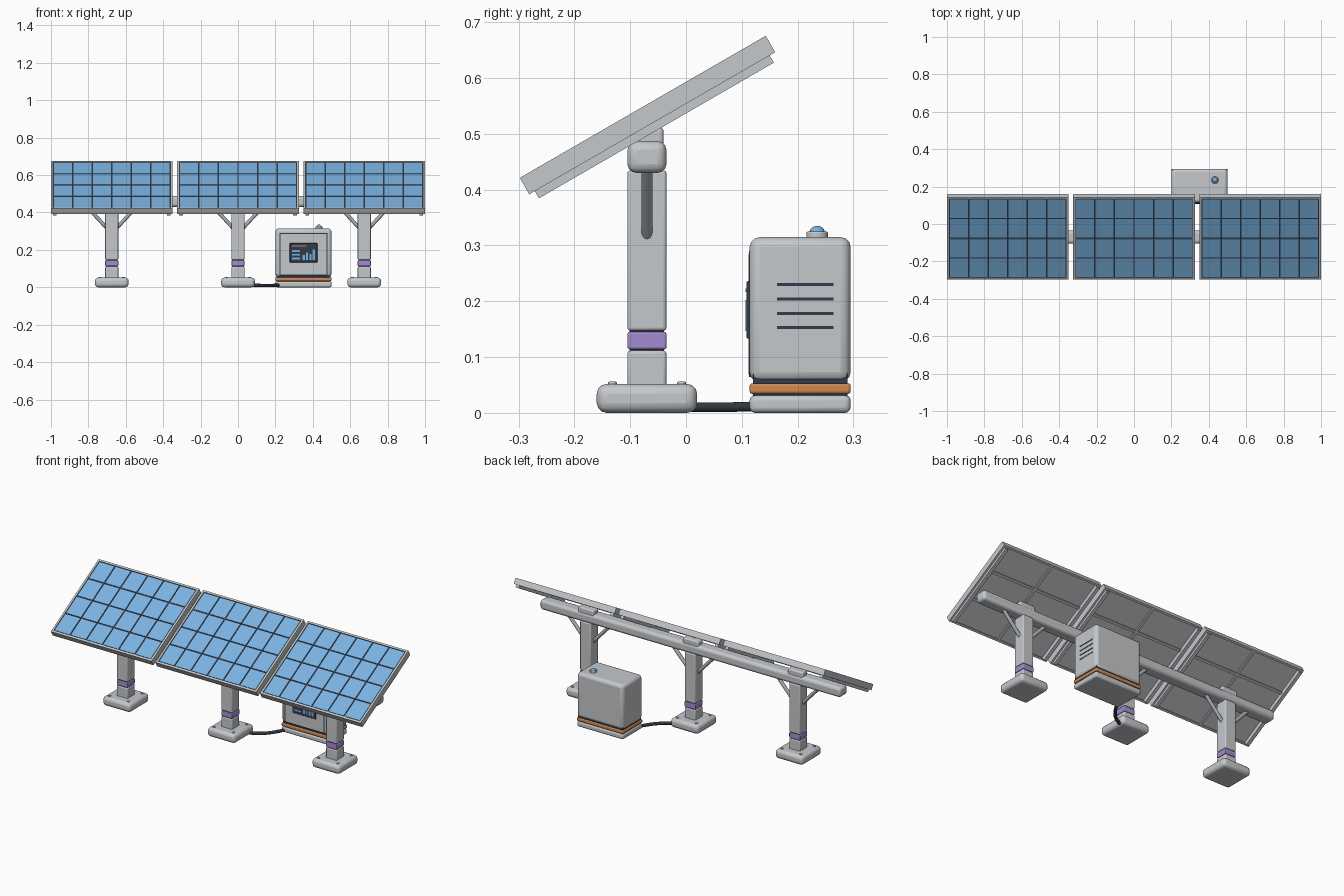
import bpy, bmesh, math
from mathutils import Matrix, Vector

if "Cube" in bpy.data.objects:
    bpy.data.objects.remove(bpy.data.objects["Cube"])


def material(name, r, g, b):
    m = bpy.data.materials.new(name)
    m.diffuse_color = (r, g, b, 1)
    m.use_nodes = True
    m.node_tree.nodes["Principled BSDF"].inputs["Base Color"].default_value = m.diffuse_color
    return m


GREY = material("light_grey", 0.56, 0.58, 0.60)
STRUT = material("strut_grey", 0.42, 0.43, 0.45)
BLUE = material("cell_blue", 0.20, 0.45, 0.75)
NAVY = material("dark_navy", 0.03, 0.045, 0.07)
PURPLE = material("band_purple", 0.37, 0.26, 0.64)
ORANGE = material("band_orange", 0.62, 0.25, 0.09)
CABLE = material("cable_dark", 0.035, 0.04, 0.05)


def finish(name, bm, mat, bevel=0, segments=3):
    me = bpy.data.meshes.new(name)
    bm.to_mesh(me)
    bm.free()
    ob = bpy.data.objects.new(name, me)
    bpy.context.collection.objects.link(ob)
    me.materials.append(mat)
    if bevel:
        mod = ob.modifiers.new("bevel", 'BEVEL')
        mod.width = bevel
        mod.segments = segments
        mod.limit_method = 'ANGLE'
    bpy.ops.object.select_all(action='DESELECT')
    ob.select_set(True)
    bpy.context.view_layer.objects.active = ob
    bpy.ops.object.shade_smooth_by_angle(angle=math.radians(35))
    return ob


def boxes(name, ranges, mat, bevel=0, frame=Matrix(), segments=3):
    """Boxes given as (x0, x1, y0, y1, z0, z1), joined in one object."""
    bm = bmesh.new()
    for x0, x1, y0, y1, z0, z1 in ranges:
        m = Matrix.Translation(((x0 + x1) / 2, (y0 + y1) / 2, (z0 + z1) / 2))
        s = Matrix.Diagonal((x1 - x0, y1 - y0, z1 - z0, 1))
        bmesh.ops.create_cube(bm, size=1, matrix=frame @ m @ s)
    return finish(name, bm, mat, bevel, segments)


def rods(name, ends, r, mat, sides=16, bevel=0):
    bm = bmesh.new()
    for a, b in ends:
        a, b = Vector(a), Vector(b)
        d = b - a
        m = Matrix.Translation((a + b) / 2) @ d.to_track_quat('Z', 'Y').to_matrix().to_4x4()
        bmesh.ops.create_cone(bm, cap_ends=True, segments=sides, radius1=r, radius2=r,
                              depth=d.length, matrix=m)
    return finish(name, bm, mat, bevel, 2)


PY = -0.07      # line of the posts
HW, HV = 0.325, 0.2545      # panel half width and half slope length

for i, side in enumerate(("left", "middle", "right")):
    px = (i - 1) * 0.675
    # solar panel, in a frame tilted 30 degrees (local z = 0 is the top)
    tilt = Matrix.Translation((px, -0.0775, 0.5485)) @ Matrix.Rotation(math.radians(30), 4, 'X')
    t = 0.011
    boxes(side + "_panel_frame", [
        (-HW, HW, -HV, -HV + t, -0.034, 0), (-HW, HW, HV - t, HV, -0.034, 0),
        (-HW, -HW + t, -HV + t, HV - t, -0.034, 0), (HW - t, HW, -HV + t, HV - t, -0.034, 0)],
        GREY, 0, tilt)
    boxes(side + "_panel_back", [(-HW + t, HW - t, -HV + t, HV - t, -0.026, -0.010)],
          GREY, 0, tilt)
    boxes(side + "_panel_grid", [(-HW + t, HW - t, -HV + t, HV - t, -0.010, -0.005)],
          NAVY, 0, tilt)
    cw, ch, g = 2 * (HW - t) / 6, 2 * (HV - t) / 4, 0.004
    boxes(side + "_solar_cells", [
        (-HW + t + c * cw + g, -HW + t + (c + 1) * cw - g,
         -HV + t + r * ch + g, -HV + t + (r + 1) * ch - g, -0.006, -0.002)
        for c in range(6) for r in range(4)], BLUE, 0, tilt)
    # rails and ribs under the panel
    boxes(side + "_panel_rails", [(s * 0.305 - 0.01, s * 0.305 + 0.01, -0.243, 0.243, -0.049, -0.026)
                                  for s in (-1, 1)], GREY, 0, tilt)
    boxes(side + "_panel_ribs", [(-0.007, 0.007, -HV + t, HV - t, -0.034, -0.025)] +
          [(-HW + t, HW - t, v - 0.007, v + 0.007, -0.034, -0.025) for v in (-0.09, 0.09)],
          GREY, 0, tilt)

    # foot with bolts
    boxes(side + "_foot", [(px - 0.09, px + 0.09, PY - 0.09, PY + 0.09, 0, 0.052)], GREY, 0.018)
    rods(side + "_foot_bolts", [((px + a, PY + b, 0.045), (px + a, PY + b, 0.056))
                                for a in (-0.062, 0.062) for b in (-0.062, 0.062)],
         0.008, GREY, 12, 0.002)
    # post in two pieces with a coloured band between
    w = 0.035
    boxes(side + "_post", [(px - w, px + w, PY - w, PY + w, 0.04, 0.112),
                           (px - w, px + w, PY - w, PY + w, 0.147, 0.435)], GREY, 0.006)
    boxes(side + "_post_core", [(px - 0.031, px + 0.031, PY - 0.031, PY + 0.031, 0.10, 0.16)], NAVY)
    boxes(side + "_post_band", [(px - w, px + w, PY - w, PY + w, 0.114, 0.145)], PURPLE, 0.004)
    # saddle between beam and panel
    boxes(side + "_saddle", [(px - 0.05, px + 0.05, PY - 0.015, PY + 0.03, 0.46, 0.512)], GREY, 0.008)
    # diagonal braces
    rods(side + "_braces", [((px + s * 0.02, PY, 0.31), (px + s * 0.145, PY, 0.445))
                            for s in (-1, 1)], 0.010, STRUT)

# long beam carrying the panels
boxes("support_beam", [(-0.97, 0.97, PY - 0.035, PY + 0.035, 0.43, 0.487)], GREY, 0.016)

# control cabinet
X0, X1, Y0, Y1 = 0.20, 0.50, 0.114, 0.295
boxes("cabinet_body", [(X0, X1, Y0, Y1, 0.055, 0.315)], GREY, 0.018)
boxes("cabinet_plinth", [(X0, X1, Y0, Y1, 0, 0.032)], GREY, 0.010)
boxes("cabinet_core", [(X0 + 0.006, X1 - 0.006, Y0 + 0.006, Y1 - 0.006, 0.02, 0.08)], NAVY)
boxes("cabinet_band", [(X0, X1, Y0, Y1, 0.034, 0.053)], ORANGE, 0.005)
boxes("door_seam", [(0.222, 0.478, Y0 - 0.001, Y0 + 0.01, 0.064, 0.290)], NAVY)
boxes("cabinet_door", [(0.227, 0.473, Y0 - 0.002, Y0 + 0.01, 0.069, 0.285)], GREY)
# vents on the right side
boxes("cabinet_vents", [(X1 - 0.005, X1 + 0.001, 0.163, 0.264, z - 0.003, z + 0.003)
                        for z in (0.153, 0.178, 0.204, 0.230)], NAVY)
# display with bar chart
boxes("display_screen", [(0.276, 0.424, 0.108, Y0 + 0.005, 0.133, 0.236)], NAVY, 0.003)
boxes("display_bars", [(0.345 + k * 0.018, 0.357 + k * 0.018, 0.107, 0.110, 0.147, 0.147 + h)
                       for k, h in enumerate((0.025, 0.04, 0.032, 0.055))] +
      [(0.288, 0.332, 0.107, 0.110, z, z + 0.009) for z in (0.150, 0.170, 0.190)], BLUE)
boxes("display_line", [(0.288, 0.365, 0.107, 0.110, 0.217, 0.223)], ORANGE)

# status light on the cabinet roof
LX, LY = 0.433, 0.235
rods("light_collar", [((LX, LY, 0.308), (LX, LY, 0.325))], 0.0195, GREY, 24, 0.003)
bm = bmesh.new()
bmesh.ops.create_uvsphere(bm, u_segments=24, v_segments=12, radius=0.014,
                          matrix=Matrix.Translation((LX, LY, 0.3225)) @ Matrix.Diagonal((1, 1, 0.9, 1)))
finish("light_dome", bm, BLUE)

# cable from the middle foot to the cabinet
cu = bpy.data.curves.new("power_cable", 'CURVE')
cu.dimensions = '3D'
cu.bevel_depth = 0.009
cu.bevel_resolution = 3
sp = cu.splines.new('BEZIER')
sp.bezier_points.add(2)
for p, co in zip(sp.bezier_points, ((0.06, -0.03, 0.012), (0.15, 0.03, 0.010), (0.24, 0.16, 0.012))):
    p.co = co
    p.handle_left_type = p.handle_right_type = 'AUTO'
cu.materials.append(CABLE)
bpy.context.collection.objects.link(bpy.data.objects.new("power_cable", cu))
